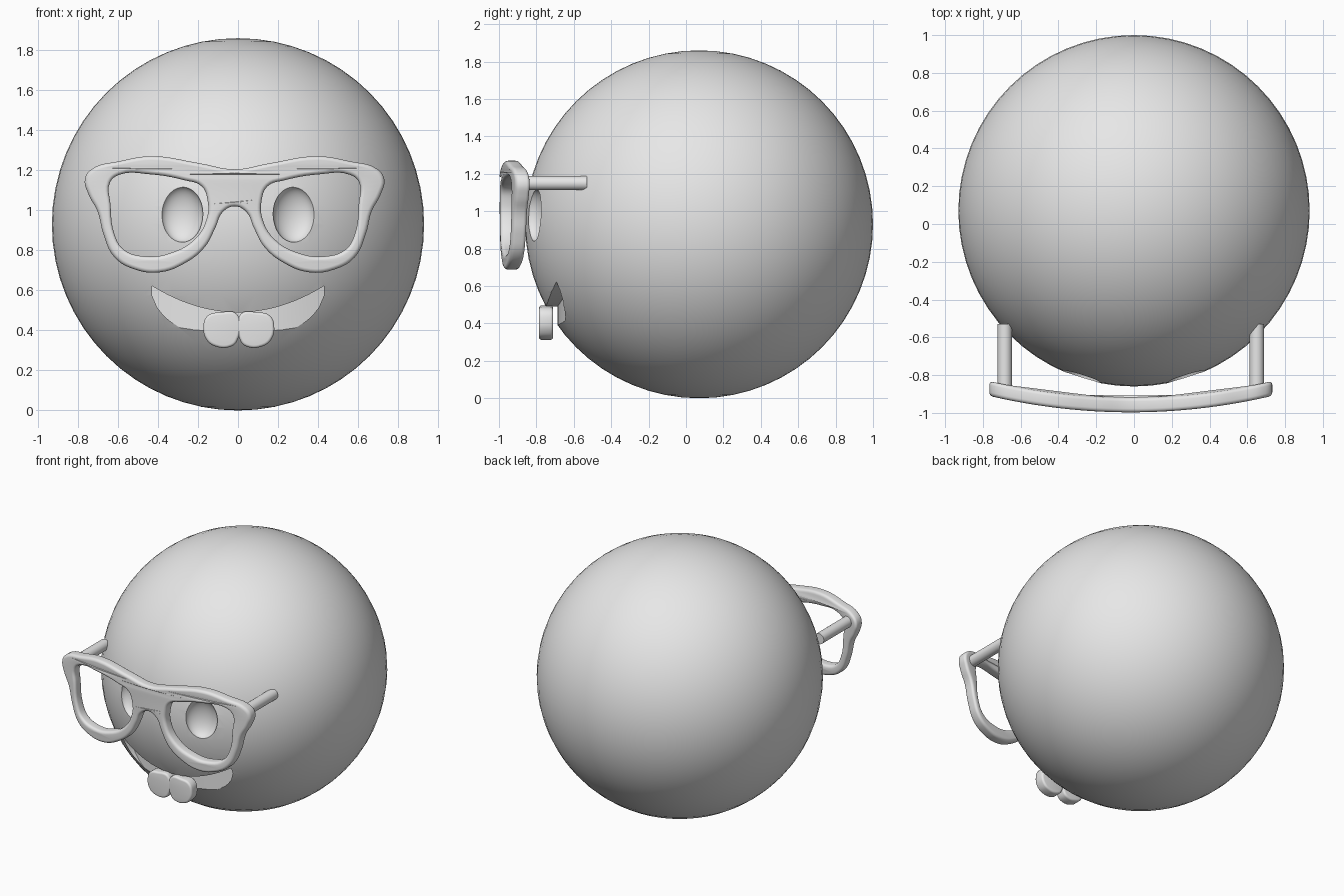
import bpy
import bmesh
from math import sqrt, atan2, pi
from mathutils import Matrix

if "Cube" in bpy.data.objects:
    bpy.data.objects.remove(bpy.data.objects["Cube"], do_unlink=True)

grey = bpy.data.materials.new("plain_grey")
grey.use_nodes = True
grey.diffuse_color = (0.8, 0.8, 0.8, 1)
grey.node_tree.nodes["Principled BSDF"].inputs["Base Color"].default_value = (0.8, 0.8, 0.8, 1)


def activate(ob):
    bpy.ops.object.select_all(action="DESELECT")
    ob.select_set(True)
    bpy.context.view_layer.objects.active = ob


def finish(ob, angle=0.7):
    ob.data.materials.clear()
    ob.data.materials.append(grey)
    activate(ob)
    bpy.ops.object.shade_smooth_by_angle(angle=angle)


def mesh_object(name, bm):
    bmesh.ops.recalc_face_normals(bm, faces=bm.faces)
    me = bpy.data.meshes.new(name)
    bm.to_mesh(me)
    bm.free()
    ob = bpy.data.objects.new(name, me)
    bpy.context.collection.objects.link(ob)
    return ob


def flat_plate(name, outlines, y, thickness, bevel, bend=0.0, shift=0.0):
    """Rounded plate from smooth closed outlines in x and z, bowed backwards by bend."""
    cu = bpy.data.curves.new(name, "CURVE")
    cu.dimensions = "2D"
    cu.fill_mode = "BOTH"
    cu.resolution_u = 5
    cu.bevel_depth = bevel
    cu.bevel_resolution = 3
    cu.offset = -bevel
    cu.extrude = thickness / 2 - bevel
    for pts in outlines:
        sp = cu.splines.new("BEZIER")
        sp.bezier_points.add(len(pts) - 1)
        sp.use_cyclic_u = True
        for bp, (x, z) in zip(sp.bezier_points, pts):
            bp.co = (x, z, 0)
            bp.handle_left_type = bp.handle_right_type = "AUTO"
    ob = bpy.data.objects.new(name, cu)
    bpy.context.collection.objects.link(ob)
    activate(ob)
    bpy.ops.object.convert(target="MESH")
    ob = bpy.context.view_layer.objects.active
    bm = bmesh.new()
    bm.from_mesh(ob.data)
    bmesh.ops.remove_doubles(bm, verts=bm.verts, dist=0.0005)
    for v in bm.verts:
        x, z, d = v.co
        v.co = (x + shift, y - d + bend * x * x, z)
    bmesh.ops.recalc_face_normals(bm, faces=bm.faces)
    bm.to_mesh(ob.data)
    bm.free()
    finish(ob)
    return ob


def mirrored(pts):
    return [(-x, z) for x, z in reversed(pts)]


# Head ball
R, CY = 0.93, 0.07
bm = bmesh.new()
bmesh.ops.create_uvsphere(bm, u_segments=64, v_segments=32, radius=R,
                          matrix=Matrix.Translation((0, CY, R)))
head = mesh_object("head", bm)

cutters = []
# Eye sockets: shallow oval bowls
for side in (-1, 1):
    x, z = side * 0.28, 0.98
    depth = sqrt(R * R - x * x - (z - R) ** 2)
    bm = bmesh.new()
    bmesh.ops.create_uvsphere(
        bm, u_segments=40, v_segments=24, radius=1,
        matrix=Matrix.Translation((x, CY - depth, z))
        @ Matrix.Rotation(atan2(x, depth), 4, "Z")
        @ Matrix.Diagonal((0.108, 0.07, 0.14, 1)))
    cutters.append(mesh_object("eye_cutter", bm))

# Smile: crescent prism with a bowed back wall
bm = bmesh.new()
rings = []
N = 32
for i in range(N + 1):
    t = (2 * i / N - 1) * 0.99
    x = 0.435 * t
    top = 0.49 + 0.135 * t * t
    low = 0.345 + 0.27 * (1 - sqrt(1 - t * t))
    back = -0.686 + 0.09 * t * t
    rings.append([bm.verts.new(c) for c in
                  ((x, -1.1, low), (x, -1.1, top), (x, back, top), (x, back, low))])
for a, b in zip(rings, rings[1:]):
    for k in range(4):
        bm.faces.new((a[k], a[(k + 1) % 4], b[(k + 1) % 4], b[k]))
bm.faces.new(rings[0])
bm.faces.new(rings[-1])
cutters.append(mesh_object("mouth_cutter", bm))

for cutter in cutters:
    cutter.hide_render = True
    mod = head.modifiers.new("cut", "BOOLEAN")
    mod.operation = "DIFFERENCE"
    mod.solver = "EXACT"
    mod.object = cutter
    activate(head)
    bpy.ops.object.modifier_apply(modifier=mod.name)
    bpy.data.objects.remove(cutter, do_unlink=True)
finish(head, 0.45)

# Front teeth
tooth = [(0.012, 0.48), (0.10, 0.49), (0.16, 0.473), (0.181, 0.42),
         (0.163, 0.35), (0.12, 0.32), (0.05, 0.317), (0.014, 0.345)]
flat_plate("left_tooth", [tooth], -0.748, 0.076, 0.014)
flat_plate("right_tooth", [mirrored(tooth)], -0.748, 0.076, 0.014, shift=0.008)

# Spectacle frame: half outline mirrored, with two lens openings
SHIFT = -0.017
half = [(0.175, 1.235), (0.415, 1.27), (0.575, 1.245), (0.715, 1.205), (0.748, 1.155),
        (0.73, 1.08), (0.685, 0.995), (0.655, 0.88), (0.60, 0.765), (0.50, 0.705),
        (0.375, 0.69), (0.25, 0.735), (0.15, 0.815), (0.095, 0.915), (0.06, 0.99)]
rim = [(0, 1.205)] + half + [(0, 1.02)] + mirrored(half)
lens = [(0.165, 1.12), (0.25, 1.15), (0.425, 1.18), (0.575, 1.178), (0.622, 1.14),
        (0.62, 1.03), (0.60, 0.88), (0.555, 0.805), (0.45, 0.77), (0.325, 0.785),
        (0.20, 0.855), (0.14, 0.955), (0.135, 1.05)]
flat_plate("glasses_frame", [rim, lens, mirrored(lens)], -0.958, 0.078, 0.02,
           bend=0.155, shift=SHIFT)

# Temple arms
for name, side in (("left_arm", 1), ("right_arm", -1)):
    bm = bmesh.new()
    bmesh.ops.create_cone(
        bm, cap_ends=True, segments=24, radius1=0.038, radius2=0.038, depth=0.35,
        matrix=Matrix.Translation((SHIFT + side * 0.667, -0.705, 1.15))
        @ Matrix.Rotation(pi / 2, 4, "X"))
    finish(mesh_object(name, bm))
